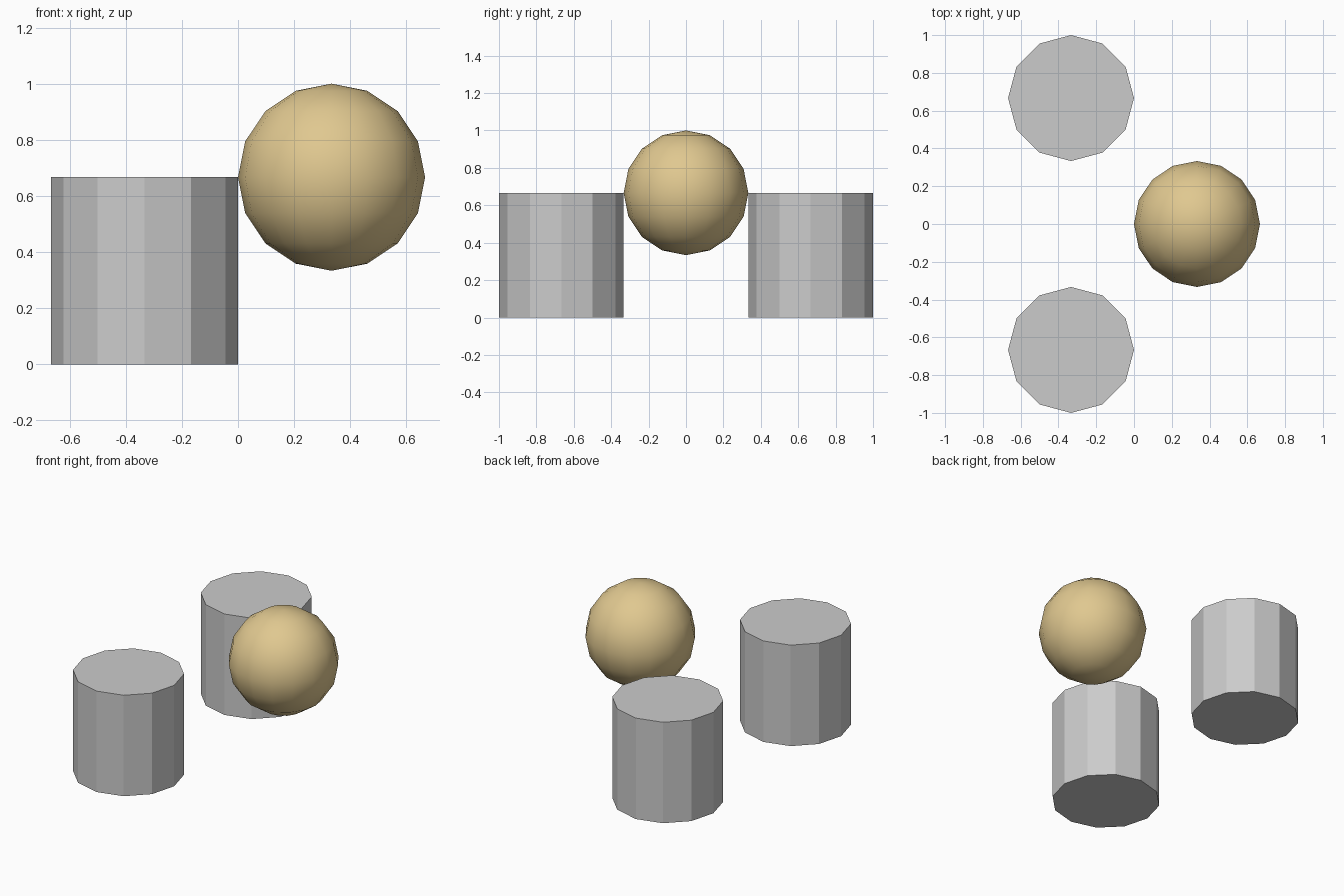
import bpy

if "Cube" in bpy.data.objects:
    bpy.data.objects.remove(bpy.data.objects["Cube"])

R = 1 / 3  # shared radius; every part is two radii tall


def material(name, rgb):
    mat = bpy.data.materials.new(name)
    mat.diffuse_color = (*rgb, 1)
    mat.use_nodes = True
    mat.node_tree.nodes["Principled BSDF"].inputs["Base Color"].default_value = mat.diffuse_color
    return mat


def finish(name, mat):
    obj = bpy.context.object
    obj.name = obj.data.name = name
    obj.data.materials.append(mat)
    return obj


grey = material("light_grey", (0.60, 0.60, 0.60))
tan = material("sandy_tan", (0.745, 0.578, 0.279))

# Two flat-shaded twelve-sided drums
for name, side in (("front_drum", -1), ("back_drum", 1)):
    bpy.ops.mesh.primitive_cylinder_add(
        vertices=12, radius=R, depth=2 * R, location=(-R, side * 2 * R, R))
    finish(name, grey)

# Smooth ball floating beside the drums, level with their tops
bpy.ops.mesh.primitive_uv_sphere_add(
    segments=16, ring_count=8, radius=R, location=(R, 0, 2 * R))
finish("ball", tan)
bpy.ops.object.shade_smooth()
